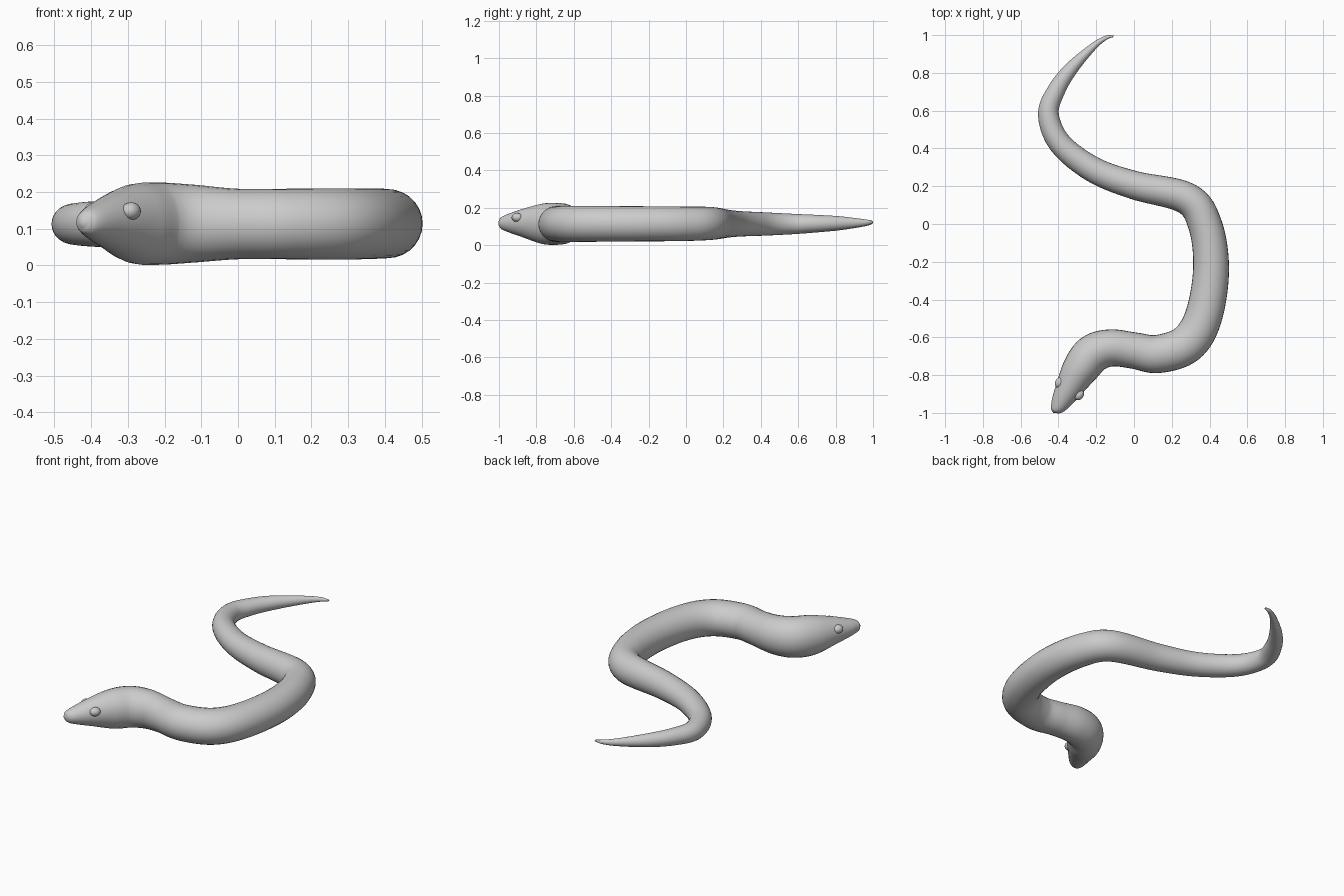
import bpy, bmesh, math
from mathutils import Vector

if "Cube" in bpy.data.objects:
    bpy.data.objects.remove(bpy.data.objects["Cube"])

SIDES, STEPS = 28, 8

# Spine stations from snout to tail: x, y, z, half width, half height
stations = [
    (-0.425, -0.995, 0.118, 0.012, 0.014),
    (-0.418, -0.985, 0.118, 0.028, 0.030),
    (-0.395, -0.955, 0.118, 0.047, 0.046),
    (-0.345, -0.870, 0.118, 0.072, 0.076),
    (-0.282, -0.765, 0.114, 0.097, 0.108),
    (-0.215, -0.685, 0.114, 0.103, 0.112),
    (-0.120, -0.656, 0.114, 0.098, 0.106),
    (0.000, -0.670, 0.113, 0.096, 0.096),
    (0.127, -0.688, 0.113, 0.101, 0.096),
    (0.280, -0.635, 0.113, 0.103, 0.097),
    (0.368, -0.490, 0.114, 0.099, 0.096),
    (0.408, -0.240, 0.114, 0.095, 0.094),
    (0.378, -0.010, 0.114, 0.090, 0.092),
    (0.280, 0.135, 0.116, 0.085, 0.088),
    (0.000, 0.206, 0.115, 0.075, 0.077),
    (-0.215, 0.288, 0.114, 0.068, 0.068),
    (-0.390, 0.425, 0.113, 0.061, 0.062),
    (-0.453, 0.580, 0.113, 0.055, 0.054),
    (-0.410, 0.710, 0.115, 0.047, 0.046),
    (-0.330, 0.825, 0.117, 0.036, 0.037),
    (-0.215, 0.940, 0.119, 0.019, 0.021),
    (-0.150, 0.985, 0.121, 0.011, 0.012),
    (-0.112, 0.994, 0.122, 0.005, 0.005),
]


def smooth_path(points, steps):
    """Catmull-Rom interpolation of all station values."""
    pts = [Vector(p) for p in points]
    pts = [2 * pts[0] - pts[1]] + pts + [2 * pts[-1] - pts[-2]]
    out = []
    for i in range(1, len(pts) - 2):
        a, b, c, d = pts[i - 1:i + 3]
        for k in range(steps):
            t = k / steps
            out.append(0.5 * (2 * b + (c - a) * t + (2 * a - 5 * b + 4 * c - d) * t * t
                              + (3 * b - a - 3 * c + d) * t ** 3))
    return out + [pts[-2]]


def new_object(name, bm):
    bmesh.ops.recalc_face_normals(bm, faces=bm.faces)
    for f in bm.faces:
        f.smooth = True
    mesh = bpy.data.meshes.new(name)
    bm.to_mesh(mesh)
    bm.free()
    obj = bpy.data.objects.new(name, mesh)
    bpy.context.collection.objects.link(obj)
    return obj


# Body: elliptical rings swept along the spine
bm = bmesh.new()
path = smooth_path(stations, STEPS)
rings = []
for i, p in enumerate(path):
    q, r = path[max(i - 1, 0)], path[min(i + 1, len(path) - 1)]
    side = Vector((r[1] - q[1], q[0] - r[0], 0)).normalized()
    center = Vector(p[:3])
    rings.append([bm.verts.new(center + side * p[3] * math.cos(a) + Vector((0, 0, p[4] * math.sin(a))))
                  for a in (2 * math.pi * k / SIDES for k in range(SIDES))])
for r0, r1 in zip(rings, rings[1:]):
    for k in range(SIDES):
        n = (k + 1) % SIDES
        bm.faces.new((r0[k], r0[n], r1[n], r1[k]))

# Rounded snout and tail ends
for ring, p, tip in ((rings[0], path[0], Vector((-0.428, -1.0, 0.118))),
                     (rings[-1], path[-1], Vector((-0.108, 1.0, 0.122)))):
    v = bm.verts.new(tip)
    for k in range(SIDES):
        bm.faces.new((ring[k], ring[(k + 1) % SIDES], v))
new_object("snake_body", bm)

# Eyes: small bumps mirrored across the head axis
head_center = Vector((-0.342, -0.872, 0.148))
head_side = Vector((0.85, -0.53, 0)).normalized()
for name, s in (("eye_left", 1), ("eye_right", -1)):
    bm = bmesh.new()
    bmesh.ops.create_uvsphere(bm, u_segments=20, v_segments=12, radius=1)
    eye = new_object(name, bm)
    eye.location = head_center + head_side * s * 0.060
    eye.scale = (0.025, 0.030, 0.024)
    eye.rotation_euler = (0, 0, math.atan2(head_side.y, head_side.x))
